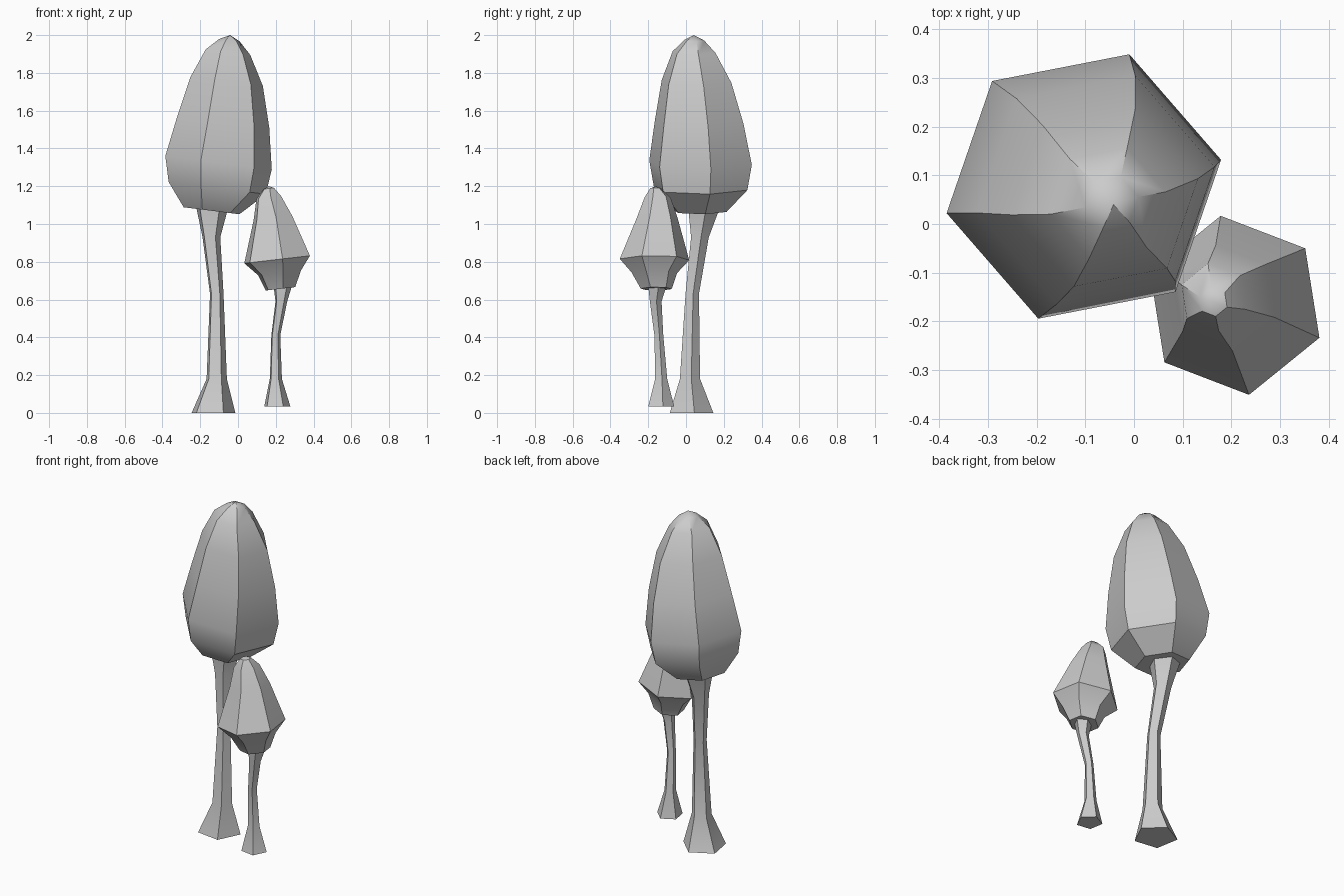
import bpy, bmesh, math

cube = bpy.data.objects.get("Cube")
if cube:
    bpy.data.objects.remove(cube, do_unlink=True)

# One plain grey for everything
GREY = (0.6, 0.6, 0.6, 1.0)
grey = bpy.data.materials.new("plain_grey")
grey.use_nodes = True
grey.diffuse_color = GREY
for node in grey.node_tree.nodes:
    if node.type == "BSDF_PRINCIPLED":
        node.inputs["Base Color"].default_value = GREY
        node.inputs["Roughness"].default_value = 0.8


def loft(name, sides, turn, rings, tilt=0.0, apex=None):
    """Skin rings of (x, y, z, radius); tilt is the rise of each ring per unit x."""
    bm = bmesh.new()
    loops = []
    for x, y, z, r in rings:
        loop = []
        for i in range(sides):
            a = math.radians(turn) + math.tau * i / sides
            dx, dy = r * math.cos(a), r * math.sin(a)
            loop.append(bm.verts.new((x + dx, y + dy, z + tilt * dx)))
        loops.append(loop)
    for low, high in zip(loops, loops[1:]):
        for i in range(sides):
            j = (i + 1) % sides
            bm.faces.new((low[i], low[j], high[j], high[i]))
    bm.faces.new(loops[0][::-1])
    top = loops[-1]
    if apex:
        tip = bm.verts.new(apex)
        for i in range(sides):
            bm.faces.new((top[i], top[(i + 1) % sides], tip))
    else:
        bm.faces.new(top)
    bmesh.ops.recalc_face_normals(bm, faces=bm.faces[:])
    mesh = bpy.data.meshes.new(name)
    bm.to_mesh(mesh)
    bm.free()
    mesh.materials.append(grey)
    obj = bpy.data.objects.new(name, mesh)
    bpy.context.collection.objects.link(obj)
    bpy.ops.object.select_all(action="DESELECT")
    obj.select_set(True)
    bpy.context.view_layer.objects.active = obj
    bpy.ops.object.shade_smooth_by_angle(angle=math.radians(30))
    return obj


# Tall mushroom: bent five-sided stem with a flared foot
loft("large_stem", 5, 10, [
    (-0.135, 0.023, 0.0, 0.123),
    (-0.115, 0.018, 0.18, 0.057),
    (-0.114, 0.031, 0.63, 0.038),
    (-0.143, 0.071, 0.93, 0.05),
    (-0.14, 0.09, 1.08, 0.088),
])

# Tall mushroom: six-sided egg-shaped cap leaning towards +x
loft("large_cap", 6, 11, [
    (-0.14, 0.073, 1.07, 0.15),
    (-0.11, 0.077, 1.19, 0.262),
    (-0.103, 0.077, 1.325, 0.287),
    (-0.078, 0.07, 1.54, 0.248),
    (-0.06, 0.056, 1.755, 0.195),
    (-0.053, 0.043, 1.91, 0.12),
    (-0.045, 0.045, 1.973, 0.055),
], tilt=-0.125, apex=(-0.042, 0.04, 2.0))

# Short mushroom: slimmer bent stem
loft("small_stem", 5, 10, [
    (0.205, -0.135, 0.035, 0.073),
    (0.199, -0.133, 0.18, 0.034),
    (0.199, -0.145, 0.41, 0.025),
    (0.228, -0.162, 0.59, 0.033),
    (0.234, -0.155, 0.665, 0.05),
])

# Short mushroom: flared cap with a sharp rim, leaning towards -x
loft("small_cap", 6, 39, [
    (0.225, -0.158, 0.657, 0.083),
    (0.22, -0.168, 0.742, 0.122),
    (0.207, -0.167, 0.812, 0.186),
    (0.185, -0.152, 1.03, 0.11),
    (0.163, -0.15, 1.14, 0.07),
    (0.163, -0.16, 1.188, 0.03),
], tilt=0.115, apex=(0.163, -0.16, 1.2))
